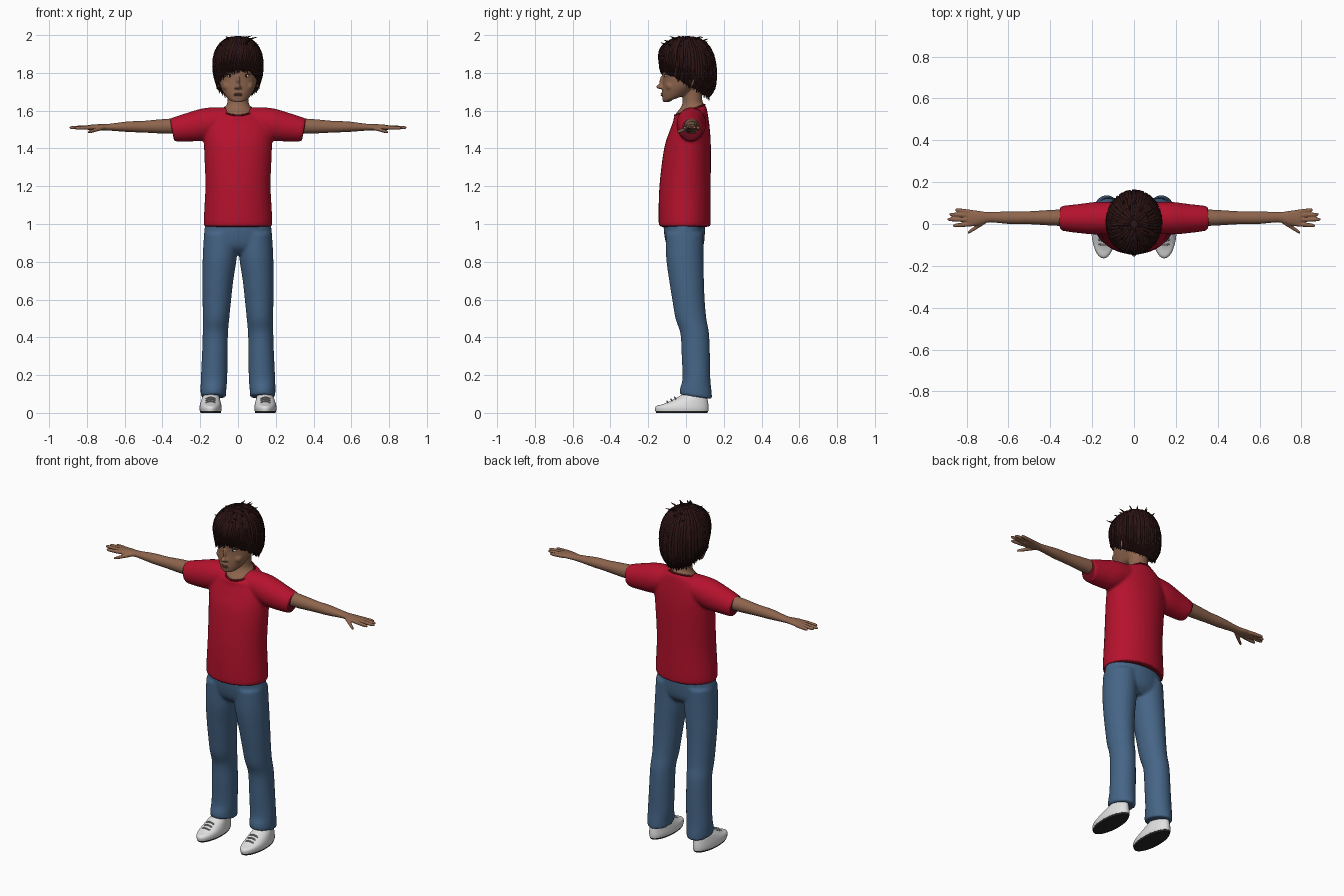
import bpy, bmesh, math, random
from mathutils import Matrix, Vector

random.seed(4)
if "Cube" in bpy.data.objects:
    bpy.data.objects.remove(bpy.data.objects["Cube"], do_unlink=True)


def material(name, r, g, b):
    mat = bpy.data.materials.new(name)
    mat.use_nodes = True
    mat.diffuse_color = (r, g, b, 1)
    node = next(n for n in mat.node_tree.nodes if n.type == "BSDF_PRINCIPLED")
    node.inputs["Base Color"].default_value = (r, g, b, 1)
    node.inputs["Roughness"].default_value = 0.8
    return mat


SKIN = material("skin", 0.27, 0.13, 0.075)
LIPS = material("lips", 0.22, 0.085, 0.06)
HAIR = material("dark_hair", 0.026, 0.007, 0.007)
SHIRT = material("red_shirt", 0.46, 0.006, 0.026)
TRIM = material("dark_red_trim", 0.16, 0.004, 0.012)
DENIM = material("blue_denim", 0.06, 0.13, 0.24)
WHITE = material("white", 0.75, 0.75, 0.75)
LACE = material("grey_lace", 0.42, 0.42, 0.42)
SOLE = material("dark_sole", 0.02, 0.022, 0.022)
IRIS = material("dark_iris", 0.02, 0.01, 0.008)


def spline_rings(rings, steps=5):
    """Catmull-Rom interpolation between cross-sections."""
    out, last = [], len(rings) - 1
    for i in range(last):
        a, b, c, d = (rings[min(max(k, 0), last)] for k in (i - 1, i, i + 1, i + 2))
        for k in range(steps):
            t = k / steps
            out.append([q + 0.5 * t * (r - p + t * (2 * p - 5 * q + 4 * r - s + t * (3 * (q - r) + s - p)))
                        for p, q, r, s in zip(a, b, c, d)])
    return out + [list(rings[last])]


def ring_point(ring, angle, axis="z"):
    """Point of a cross-section: centre, two radii and a tilt."""
    cx, cy, cz, ra, rb, tilt = ring
    u, v = ra * math.cos(angle), rb * math.sin(angle)
    if axis == "z":
        return Vector((cx + u, cy + v, cz + tilt * v))
    return Vector((cx + tilt * v, cy + u, cz + v))


def loft(bm, rings, axis="z", side=1, sides=32):
    rows = []
    for ring in spline_rings(rings):
        points = [ring_point(ring, math.tau * k / sides, axis) for k in range(sides)]
        rows.append([bm.verts.new((p.x * side, p.y, p.z)) for p in points])
    for low, high in zip(rows, rows[1:]):
        for k in range(sides):
            n = (k + 1) % sides
            bm.faces.new((low[k], low[n], high[n], high[k]))
    bm.faces.new(rows[0])
    bm.faces.new(rows[-1])


def ellipsoid(bm, centre, size, turn=0):
    matrix = Matrix.Translation(centre) @ Matrix.Rotation(turn, 4, "Y") @ Matrix.Diagonal((*size, 1))
    bmesh.ops.create_uvsphere(bm, u_segments=20, v_segments=14, radius=1, matrix=matrix)


def finish(name, bm, mats, voxel=0, relax=6):
    """Make the object; a voxel size fuses overlapping volumes into one skin."""
    bmesh.ops.recalc_face_normals(bm, faces=bm.faces)
    mesh = bpy.data.meshes.new(name)
    bm.to_mesh(mesh)
    bm.free()
    for mat in mats:
        mesh.materials.append(mat)
    obj = bpy.data.objects.new(name, mesh)
    bpy.context.collection.objects.link(obj)
    bpy.ops.object.select_all(action="DESELECT")
    obj.select_set(True)
    bpy.context.view_layer.objects.active = obj
    if voxel:
        fuse = obj.modifiers.new("fuse", "REMESH")
        fuse.mode, fuse.voxel_size = "VOXEL", voxel
        soft = obj.modifiers.new("soften", "SMOOTH")
        soft.factor, soft.iterations = 0.5, relax
        for mod in ("fuse", "soften"):
            bpy.ops.object.modifier_apply(modifier=mod)
    bpy.ops.object.shade_smooth_by_angle(angle=math.radians(50))
    return obj


def strands(name, paths, depth, mat, closed=False):
    """Round tapering strands; each path is a list of (point, radius)."""
    curve = bpy.data.curves.new(name, "CURVE")
    curve.dimensions, curve.bevel_depth, curve.bevel_resolution = "3D", depth, 1
    curve.use_fill_caps = True
    for path in paths:
        spline = curve.splines.new("POLY")
        spline.points.add(len(path) - 1)
        spline.use_cyclic_u = closed
        for point, (co, radius) in zip(spline.points, path):
            point.co, point.radius = (*co, 1), radius
    curve.materials.append(mat)
    obj = bpy.data.objects.new(name, curve)
    bpy.context.collection.objects.link(obj)
    bpy.ops.object.select_all(action="DESELECT")
    obj.select_set(True)
    bpy.context.view_layer.objects.active = obj
    bpy.ops.object.convert(target="MESH")
    bpy.ops.object.shade_smooth()


# Shirt: torso and two short sleeves fused together
collar = (0, 0.02, 1.603, 0.078, 0.08, 0.35)
bm = bmesh.new()
loft(bm, [(0, -0.007, 0.985, 0.172, 0.13, 0), (0, -0.007, 1.01, 0.182, 0.138, 0),
          (0, -0.005, 1.2, 0.173, 0.136, 0), (0, 0.008, 1.4, 0.18, 0.124, 0),
          (0, 0.02, 1.5, 0.185, 0.106, 0.05), (0, 0.025, 1.56, 0.165, 0.092, 0.15),
          (0, 0.022, 1.592, 0.12, 0.087, 0.28), collar])
for side in (1, -1):
    loft(bm, [(0.05, 0.03, 1.555, 0.07, 0.062, 0), (0.17, 0.028, 1.53, 0.078, 0.085, 0),
              (0.26, 0.026, 1.513, 0.07, 0.076, 0.1), (0.34, 0.027, 1.499, 0.06, 0.062, 0.2),
              (0.35, 0.027, 1.498, 0.055, 0.056, 0.2)], "x", side)
shirt = finish("shirt", bm, [SHIRT, TRIM], 0.008)
for face in shirt.data.polygons:
    cuff = abs(face.center.x) > 0.32 and abs(face.normal.x) > 0.75
    hem = face.center.z < 1.0 and face.normal.z < -0.6
    face.material_index = int(cuff or hem)
strands("collar_trim", [[(ring_point(collar, math.tau * k / 40), 1) for k in range(40)]], 0.005, TRIM, True)

# Trousers: hips and two legs fused together
bm = bmesh.new()
loft(bm, [(0, -0.01, 1.03, 0.168, 0.11, 0), (0, -0.008, 0.95, 0.18, 0.108, 0),
          (0, -0.004, 0.88, 0.175, 0.095, 0), (0, 0, 0.84, 0.13, 0.06, 0)])
for side in (1, -1):
    loft(bm, [(0.09, -0.008, 0.95, 0.09, 0.1, 0), (0.097, -0.006, 0.82, 0.09, 0.099, 0),
              (0.107, 0.003, 0.7, 0.082, 0.092, 0), (0.112, 0.013, 0.6, 0.076, 0.086, 0),
              (0.116, 0.026, 0.5, 0.07, 0.082, 0), (0.12, 0.046, 0.42, 0.067, 0.076, 0),
              (0.123, 0.052, 0.3, 0.068, 0.075, 0), (0.127, 0.055, 0.18, 0.07, 0.074, 0),
              (0.13, 0.052, 0.12, 0.068, 0.084, -0.1), (0.13, 0.052, 0.085, 0.067, 0.086, -0.15)], side=side)
finish("trousers", bm, [DENIM], 0.008)

# Arms and hands
bm = bmesh.new()
for side in (1, -1):
    loft(bm, [(0.26, 0.03, 1.52, 0.044, 0.044, 0), (0.4, 0.03, 1.517, 0.037, 0.038, 0),
              (0.5, 0.03, 1.515, 0.031, 0.031, 0), (0.58, 0.03, 1.515, 0.031, 0.028, 0),
              (0.66, 0.032, 1.513, 0.026, 0.02, 0), (0.7, 0.032, 1.512, 0.025, 0.017, 0),
              (0.75, 0.028, 1.512, 0.036, 0.016, 0), (0.79, 0.028, 1.511, 0.039, 0.013, 0),
              (0.8, 0.028, 1.511, 0.033, 0.009, 0)], "x", side)
    digits = [((0.77, 0, 1.511), (0.865, -0.008, 1.508)), ((0.77, 0.02, 1.512), (0.892, 0.022, 1.51)),
              ((0.77, 0.04, 1.512), (0.882, 0.046, 1.51)), ((0.77, 0.056, 1.51), (0.855, 0.068, 1.508)),
              ((0.71, 0.012, 1.51), (0.795, -0.042, 1.486))]
    for base, tip in digits:
        a, b = Vector(base), Vector(tip)
        loft(bm, [(*a.lerp(b, t), r, r, 0) for t, r in
                  ((0, 0.011), (0.45, 0.0105), (0.85, 0.009), (1, 0.005))], "x", side, 12)
finish("arms", bm, [SKIN], 0.004, 2)

# Head: skull, neck, nose, brow ridge, cheeks and ears fused together
bm = bmesh.new()
loft(bm, [(0, -0.065, 1.66, 0.032, 0.042, 0.35), (0, -0.046, 1.673, 0.058, 0.075, 0.35),
          (0, -0.03, 1.7, 0.078, 0.096, 0.3), (0, -0.015, 1.735, 0.095, 0.111, 0.2),
          (0, 0, 1.78, 0.104, 0.122, 0.1), (0, 0.005, 1.83, 0.106, 0.13, 0),
          (0, 0.01, 1.89, 0.1, 0.123, 0), (0, 0.01, 1.94, 0.075, 0.1, 0), (0, 0.01, 1.965, 0.03, 0.04, 0)])
loft(bm, [(0, 0.02, 1.598, 0.075, 0.077, 0.35), (0, 0.021, 1.61, 0.073, 0.074, 0.33),
          (0, 0.03, 1.632, 0.06, 0.058, 0.25), (0, 0.034, 1.66, 0.055, 0.052, 0.1),
          (0, 0.03, 1.75, 0.056, 0.056, 0)])
ellipsoid(bm, (0, -0.134, 1.727), (0.014, 0.024, 0.013))
ellipsoid(bm, (0, -0.122, 1.753), (0.01, 0.018, 0.036))
ellipsoid(bm, (0, -0.098, 1.663), (0.026, 0.026, 0.018))
ellipsoid(bm, (0, -0.112, 1.687), (0.032, 0.02, 0.016))
for side in (1, -1):
    ellipsoid(bm, (0.011 * side, -0.127, 1.722), (0.01, 0.014, 0.008))
    ellipsoid(bm, (0.045 * side, -0.092, 1.806), (0.035, 0.025, 0.012))
    ellipsoid(bm, (0.05 * side, -0.08, 1.73), (0.032, 0.028, 0.028))
    ellipsoid(bm, (0.108 * side, 0.03, 1.757), (0.014, 0.024, 0.034), 0.2 * side)
finish("head", bm, [SKIN], 0.0045, 5)

# Lips, eyes and brows
bm = bmesh.new()
for z, width in ((1.689, 0.025), (1.681, 0.02)):
    ellipsoid(bm, (0, -0.122, z), (width, 0.012, 0.005))
finish("lips", bm, [LIPS])
for side, label in ((1, "left"), (-1, "right")):
    for part, mat, y, size in (("eye", WHITE, -0.103, (0.017, 0.01, 0.007)),
                               ("iris", IRIS, -0.108, (0.007, 0.007, 0.007)),
                               ("lash", IRIS, -0.103, (0.02, 0.011, 0.0025))):
        bm = bmesh.new()
        ellipsoid(bm, (0.042 * side, y, 1.783 + 0.007 * (part == "lash")), size)
        finish(label + "_" + part, bm, [mat])
    brow = [((x * side, -0.118 + 3.5 * (x - 0.02) ** 2, 1.808 + 0.15 * (x - 0.02)), 1.3 - 10 * x)
            for x in (0.02, 0.035, 0.05, 0.068)]
    strands(label + "_brow", [brow], 0.004, HAIR)

# Hair: a tilted cap with locks that fall from the crown
cap = [(0, -0.008, 1.748, 0.114, 0.13, -0.58), (0, 0.005, 1.79, 0.127, 0.147, -0.5),
       (0, 0.009, 1.85, 0.13, 0.15, -0.3), (0, 0.005, 1.91, 0.118, 0.138, -0.12),
       (0, 0, 1.955, 0.091, 0.106, 0), (0, 0, 1.982, 0.052, 0.058, 0), (0, 0, 1.99, 0.012, 0.014, 0)]
bm = bmesh.new()
loft(bm, cap)
finish("hair_cap", bm, [HAIR])
cap_rows = spline_rings(cap)
locks = []
for i in range(130):
    angle = math.tau * i / 130 + random.uniform(-0.04, 0.04)
    front = max(0, -math.sin(angle))
    start = random.choice((29, 27, 23, 18))
    path = []
    for row in [*range(start, 0, -3), 0]:
        fall = 1 - row / 30
        point = ring_point(cap_rows[row], angle - 0.35 * fall * front)
        path.append((point * 1, 0.45 + 0.55 * math.sin(math.pi * min(1, fall + 0.1))))
    tip = path[-1][0].copy()
    drop = random.uniform(0.005, 0.02) + front * (0.008 - 0.2 * tip.x)
    tip.z -= max(0.003, drop)
    tip.y += 0.006 * front
    path.append((tip, 0.12))
    locks.append(path)
strands("hair_locks", locks, 0.0085, HAIR)
tufts = []
for i in range(16):
    angle = random.uniform(0, math.tau)
    root = ring_point(cap_rows[random.randint(18, 26)], angle)
    lean = Vector((0.03 * math.cos(angle) + 0.012, 0.03 * math.sin(angle), 0.012))
    tufts.append([(root, 1), (root + lean * 0.6, 0.7), (root + lean, 0.1)])
strands("hair_tufts", tufts, 0.005, HAIR)

# Shoes: dark sole, white upper and laces
for side, label in ((1, "left"), (-1, "right")):
    bm = bmesh.new()
    loft(bm, [(0.145, -0.022, 0, 0.054, 0.136, 0), (0.145, -0.022, 0.012, 0.057, 0.14, 0)], side=side)
    finish(label + "_sole", bm, [SOLE])
    bm = bmesh.new()
    loft(bm, [(0.145, -0.022, 0.01, 0.057, 0.141, 0), (0.145, -0.022, 0.026, 0.059, 0.142, 0),
              (0.145, -0.018, 0.046, 0.056, 0.135, 0.06), (0.144, -0.002, 0.07, 0.049, 0.112, 0.18),
              (0.142, 0.026, 0.09, 0.042, 0.08, 0.15), (0.14, 0.045, 0.105, 0.036, 0.05, 0)], side=side)
    finish(label + "_shoe", bm, [WHITE])
    laces = [[(((0.145 + dx) * side, y + 8 * dx * dx, z - 14 * dx * dx), 1) for dx in (-0.025, -0.012, 0, 0.012, 0.025)]
             for y, z in ((-0.1, 0.062), (-0.08, 0.073), (-0.06, 0.083))]
    strands(label + "_laces", laces, 0.004, LACE)
